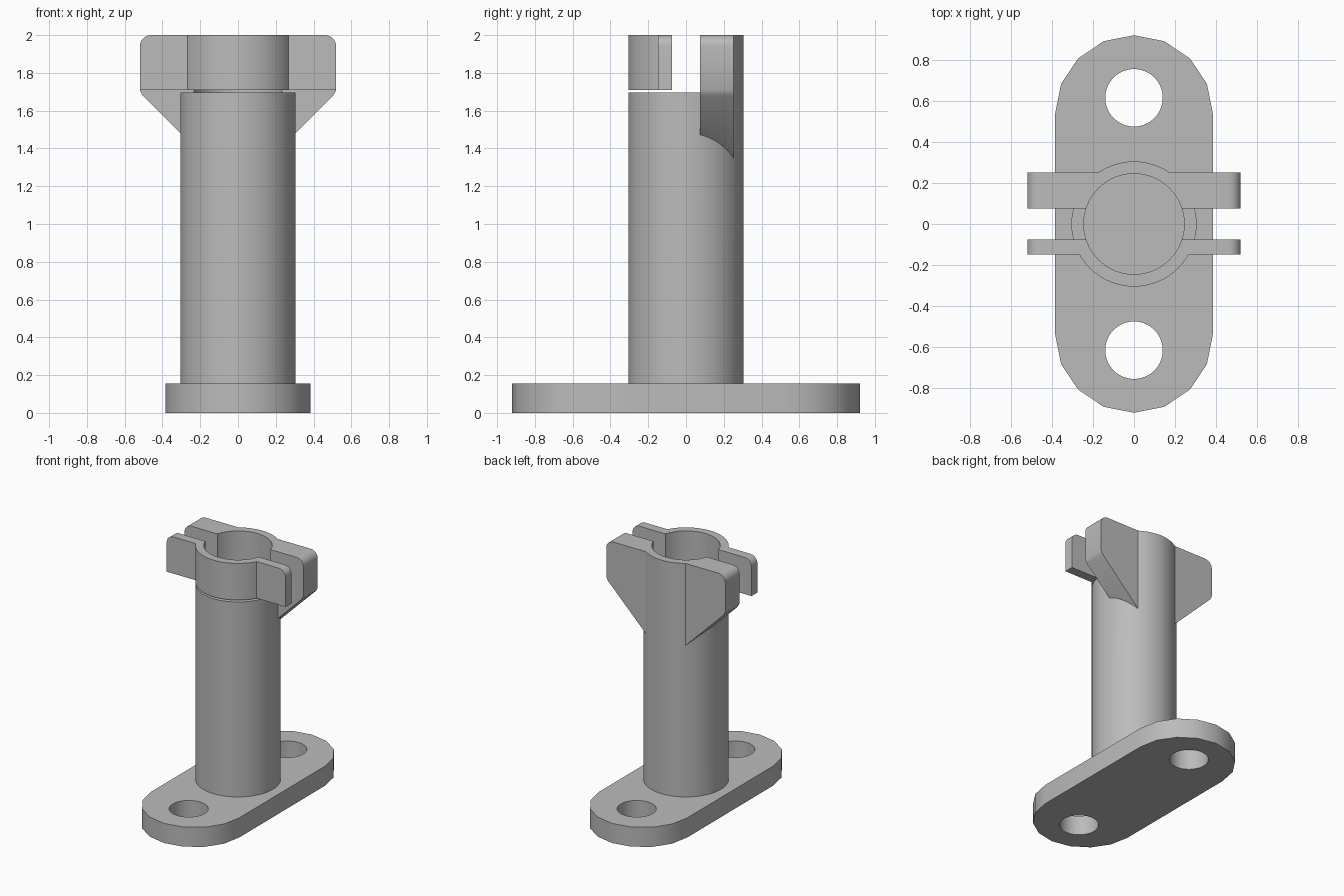
import bpy, bmesh
from math import sin, cos, pi, radians
from mathutils import Matrix

if "Cube" in bpy.data.objects:
    bpy.data.objects.remove(bpy.data.objects["Cube"])

grey = bpy.data.materials.new("plain grey")
grey.use_nodes = True
colour = (0.5, 0.5, 0.5, 1)
grey.diffuse_color = colour
grey.node_tree.nodes["Principled BSDF"].inputs["Base Color"].default_value = colour


def arc(cx, cy, r, start, end, steps):
    """Points along an arc, angles in degrees."""
    return [(cx + r * cos(radians(start + (end - start) * i / steps)),
             cy + r * sin(radians(start + (end - start) * i / steps)))
            for i in range(steps + 1)]


def prism(name, outline, low, high, axis="Z"):
    """Extrude an outline along z, or an (x, z) outline along y."""
    bm = bmesh.new()
    face = bm.faces.new([bm.verts.new((u, v, low)) for u, v in outline])
    moved = bmesh.ops.extrude_face_region(bm, geom=[face])["geom"]
    bmesh.ops.translate(bm, vec=(0, 0, high - low),
                        verts=[g for g in moved if isinstance(g, bmesh.types.BMVert)])
    if axis == "Y":
        swap = Matrix(((1, 0, 0, 0), (0, 0, 1, 0), (0, 1, 0, 0), (0, 0, 0, 1)))
        bm.transform(swap)
    bmesh.ops.recalc_face_normals(bm, faces=bm.faces)
    mesh = bpy.data.meshes.new(name)
    bm.to_mesh(mesh)
    bm.free()
    obj = bpy.data.objects.new(name, mesh)
    bpy.context.collection.objects.link(obj)
    mesh.materials.append(grey)
    return obj


def disc(name, cx, cy, r, low, high, axis="Z", sides=64, turn=0):
    return prism(name, arc(cx, cy, r, turn, turn + 360, sides)[:-1], low, high, axis)


def box(name, x, low_y, high_y, low, high):
    return prism(name, [(-x, low_y), (x, low_y), (x, high_y), (-x, high_y)], low, high)


def combine(obj, tool, operation):
    """Apply a boolean and discard its tool."""
    bpy.ops.object.select_all(action="DESELECT")
    bpy.context.view_layer.objects.active = obj
    obj.select_set(True)
    mod = obj.modifiers.new("cut", "BOOLEAN")
    mod.solver = "EXACT"
    mod.operation = operation
    mod.object = tool
    bpy.ops.object.modifier_apply(modifier=mod.name)
    bpy.data.objects.remove(tool)


def smooth(obj):
    bpy.ops.object.select_all(action="DESELECT")
    bpy.context.view_layer.objects.active = obj
    obj.select_set(True)
    bpy.ops.object.shade_smooth_by_angle(angle=radians(30))


PLATE, POST_TOP, TOP = 0.155, 1.695, 2.0
OUTER, INNER, GAP = 0.305, 0.245, 0.075
EAR, BOLT_X, BOLT_Z = 0.52, 0.39, 1.85
corners = arc(EAR - 0.06, TOP - 0.06, 0.06, 0, 90, 8) + arc(0.06 - EAR, TOP - 0.06, 0.06, 90, 180, 8)

# Base plate with rounded ends and two mounting holes
base = prism("base_plate",
             arc(0, 0.535, 0.385, 0, 180, 8) + arc(0, -0.535, 0.385, 180, 360, 8), 0, PLATE)
for side in (-1, 1):
    combine(base, disc("cutter", 0, side * 0.615, 0.14, -0.1, 0.3), "DIFFERENCE")

# Hollow post whose back half rises into the fixed clamp jaw
post = disc("post_and_back_jaw", 0, 0, OUTER, PLATE, TOP)
combine(post, box("cutter", 1, -1, GAP, POST_TOP, TOP + 0.2), "DIFFERENCE")
ears = prism("ears", corners + [(-EAR, 1.71), (-EAR + 0.015, 1.68), (0, 1.18),
                                (EAR - 0.015, 1.68), (EAR, 1.71)], GAP, 0.252, "Y")
combine(post, ears, "UNION")

# Loose front jaw with its two flat ears
jaw = disc("front_jaw", 0, 0, OUTER, 1.71, TOP)
combine(jaw, prism("ears", corners + [(-EAR, 1.71), (EAR, 1.71)], -0.148, -GAP, "Y"), "UNION")
combine(jaw, box("cutter", 1, -GAP, 1, 1.5, TOP + 0.2), "DIFFERENCE")

# Bore and bolt holes through both jaws
for part in (post, jaw):
    combine(part, disc("cutter", 0, 0, INNER, 0.1, TOP + 0.2), "DIFFERENCE")
    for side in (-1, 1):
        combine(part, disc("cutter", side * BOLT_X, BOLT_Z, 0.07, -1, 1, "Y", 32), "DIFFERENCE")

# Hexagonal nut pockets in the back face
for side in (-1, 1):
    combine(post, disc("cutter", side * BOLT_X, BOLT_Z, 0.115, 0.165, 0.5, "Y", 6, 30), "DIFFERENCE")

for part in (base, post, jaw):
    smooth(part)
